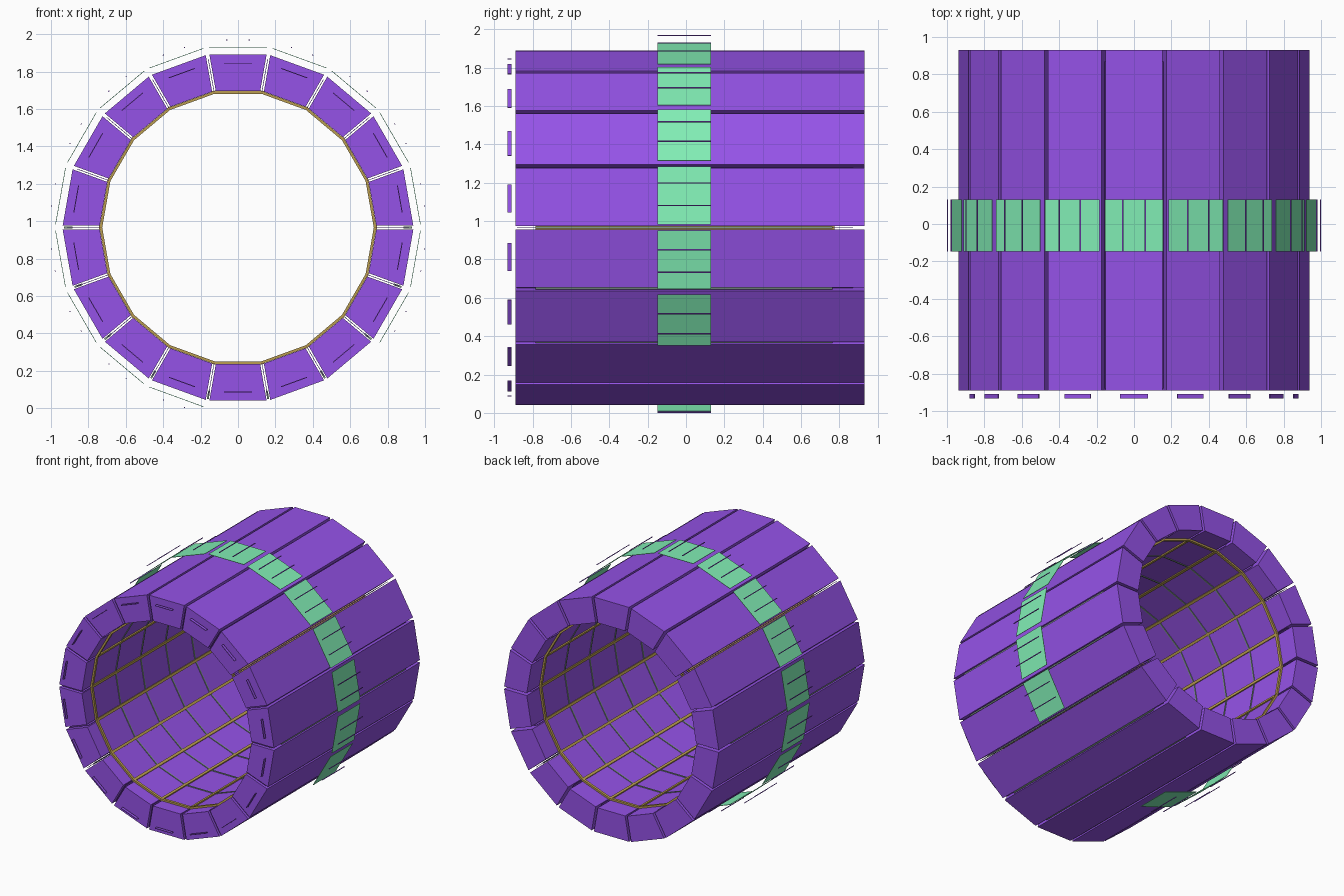
import bpy, bmesh
from math import radians, tan, cos, sin

if "Cube" in bpy.data.objects:
    bpy.data.objects.remove(bpy.data.objects["Cube"])

N = 18
CZ = 0.966
T = tan(radians(180 / N))


def material(name, rgb):
    m = bpy.data.materials.new(name)
    m.diffuse_color = (*rgb, 1)
    m.use_nodes = True
    m.node_tree.nodes["Principled BSDF"].inputs["Base Color"].default_value = m.diffuse_color
    return m


purple = material("purple", (0.30, 0.085, 0.80))
green = material("green", (0.22, 0.85, 0.46))
tan_mat = material("tan", (0.50, 0.34, 0.08))
grey = material("grey_green", (0.22, 0.32, 0.26))


def part(name, mat, blocks):
    """One object made of wedge blocks:
    (angle, r0, r1, half width at r0, half width at r1, y0, y1, tangential offset)"""
    bm = bmesh.new()
    for ang, r0, r1, w0, w1, y0, y1, off in blocks:
        a = radians(ang)
        c, s = cos(a), sin(a)
        rows = []
        for y in (y0, y1):
            rows.append([bm.verts.new((r * c - t * s, y, CZ + r * s + t * c))
                         for r, t in ((r0, off - w0), (r1, off - w1),
                                      (r1, off + w1), (r0, off + w0))])
        f, b = rows
        bm.faces.new(f)
        bm.faces.new(b[::-1])
        for i in range(4):
            j = (i + 1) % 4
            bm.faces.new((f[j], f[i], b[i], b[j]))
    bmesh.ops.recalc_face_normals(bm, faces=bm.faces)
    me = bpy.data.meshes.new(name)
    bm.to_mesh(me)
    bm.free()
    me.materials.append(mat)
    ob = bpy.data.objects.new(name, me)
    bpy.context.collection.objects.link(ob)
    return ob


centres = [10 + 20 * i for i in range(N)]
gaps = [20 * i for i in range(N)]


def hoop(y0, y1, r0, r1):
    return [(a, r0, r1, r0 * T, r1 * T, y0, y1, 0) for a in centres]


# Wall segments with narrow parallel gaps between them
g = 0.010
part("wall_segments", purple,
     [(a, 0.73, 0.925, 0.73 * T - g, 0.925 * T - g, -0.89, 0.93, 0) for a in centres])

# Thin radial seals standing in the gaps, stopping short of the back end
part("gap_seals", purple,
     [(a, 0.735, 0.915, 0.0015, 0.0015, -0.88, 0.87, 0) for a in gaps])

# Thin floating bars just in front of each segment
part("front_bars", purple,
     [(a, 0.876, 0.881, 0.074, 0.074, -0.932, -0.91, 0) for a in centres])

# Outer band of flat plates, left open at the lower right
band = [-30 + 20 * i for i in range(15)]
part("band_plates", green,
     [(a, 0.962, 0.965, 0.154, 0.154, -0.148, 0.13, 0) for a in band])

# Two slim rods above every band plate
part("band_rods", purple,
     [(a, 1.000, 1.005, 0.003, 0.003, -0.148, 0.13, t)
      for a in band for t in (-0.06, 0.06)])

# Inner frame: end hoops and lengthwise strips behind the gaps
part("inner_frame", tan_mat,
     hoop(-0.785, -0.765, 0.715, 0.729) + hoop(0.755, 0.775, 0.715, 0.729)
     + [(a, 0.730, 0.742, 0.010, 0.010, -0.785, 0.775, 0) for a in gaps])

# Fine intermediate hoops on the inner wall
ribs = []
for y in (-0.47, -0.16, 0.15, 0.46):
    ribs += hoop(y - 0.005, y + 0.005, 0.724, 0.729)
part("inner_ribs", grey, ribs)

# Sealing strips in the lower gaps
part("lower_gap_strips", grey,
     [(a, 0.885, 0.93, 0.005, 0.005, -0.785, 0.765, 0) for a in gaps if a >= 180 or a == 0])
